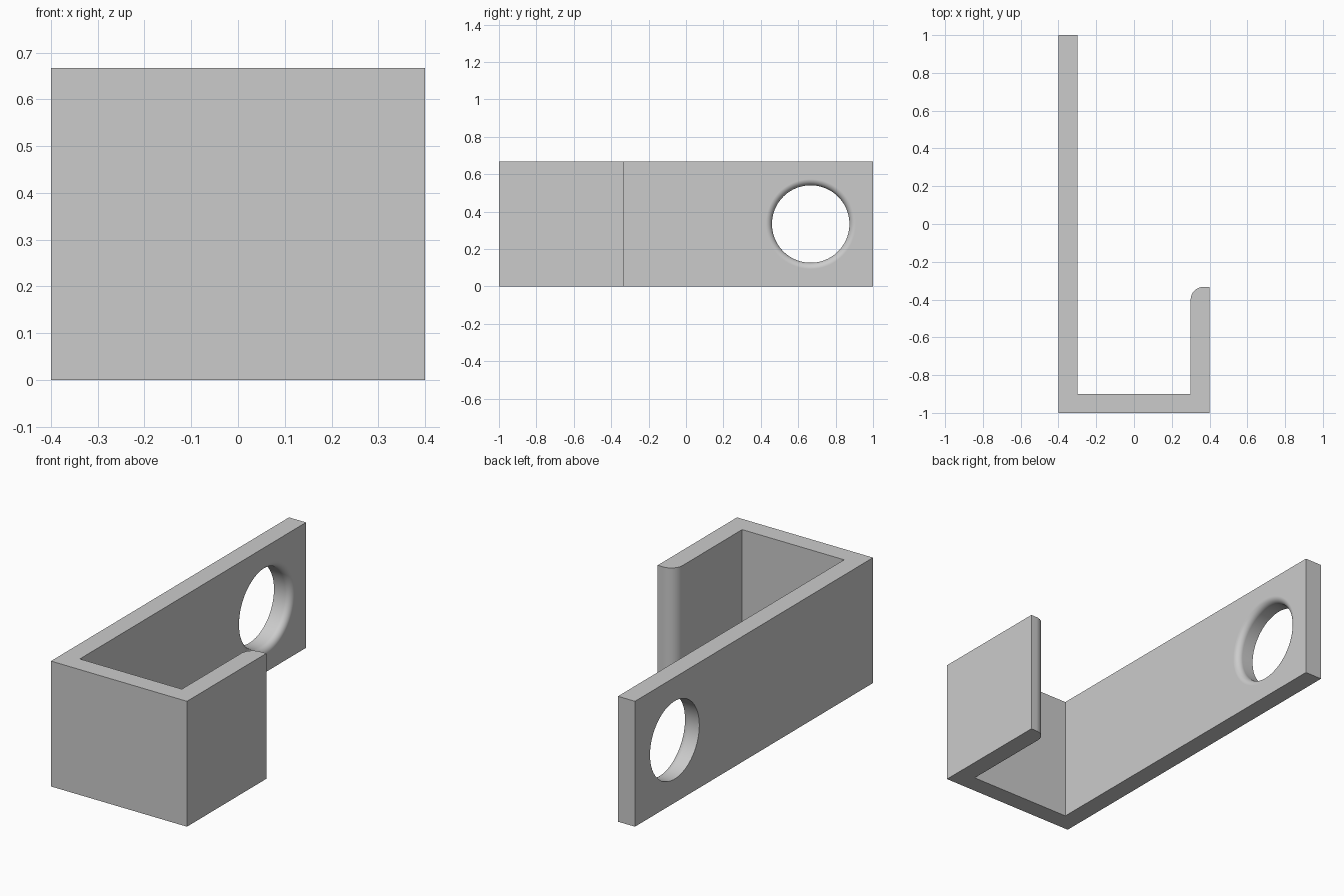
import bpy, bmesh
from math import pi, sin, cos
from mathutils import Vector

old = bpy.data.objects.get("Cube")
if old:
    bpy.data.objects.remove(old, do_unlink=True)

UNIT = 1 / 30            # design module
WALL = 3 * UNIT          # strip thickness
HEIGHT = 20 * UNIT
HALF_W = 0.4
LIP_END = -10 * UNIT     # free end of the short leg
TIP_R = 2 * UNIT         # rounding on the inside of the lip
HOLE_R = 0.207
HOLE_FILLET = UNIT

grey = bpy.data.materials.new("plain grey")
grey.use_nodes = True
grey.diffuse_color = (0.6, 0.6, 0.6, 1)
grey.node_tree.nodes["Principled BSDF"].inputs["Base Color"].default_value = (0.6, 0.6, 0.6, 1)


def make_object(name, bm):
    bmesh.ops.recalc_face_normals(bm, faces=bm.faces)
    mesh = bpy.data.meshes.new(name)
    bm.to_mesh(mesh)
    bm.free()
    mesh.materials.append(grey)
    obj = bpy.data.objects.new(name, mesh)
    bpy.context.collection.objects.link(obj)
    return obj


def quarter(steps):
    return [i * pi / 2 / steps for i in range(steps + 1)]


# J-shaped strip: plan profile extruded upward
inner = HALF_W - WALL
tip = [(inner + TIP_R * (1 - sin(a)), LIP_END - TIP_R * (1 - cos(a))) for a in quarter(12)]
profile = [(-HALF_W, -1), (HALF_W, -1), (HALF_W, LIP_END), *tip,
           (inner, WALL - 1), (-inner, WALL - 1), (-inner, 1), (-HALF_W, 1)]
bm = bmesh.new()
face = bm.faces.new([bm.verts.new((x, y, 0)) for x, y in profile])
lifted = bmesh.ops.extrude_face_region(bm, geom=[face])["geom"]
bmesh.ops.translate(bm, vec=(0, 0, HEIGHT),
                    verts=[v for v in lifted if isinstance(v, bmesh.types.BMVert)])
hook = make_object("hook", bm)

# Hole cutter: turned profile that flares toward the inner face
flare = [(-inner - HOLE_FILLET * (1 - sin(a)), HOLE_R + HOLE_FILLET * (1 - cos(a)))
         for a in quarter(10)]
turned = [(-HALF_W - WALL, HOLE_R), *flare, (-inner + WALL, HOLE_R + HOLE_FILLET)]
centre = Vector((0, 20 * UNIT, HEIGHT / 2))
SIDES = 96
bm = bmesh.new()
rings = [[bm.verts.new(centre + Vector((x, r * cos(t * 2 * pi / SIDES), r * sin(t * 2 * pi / SIDES))))
          for t in range(SIDES)] for x, r in turned]
for a, b in zip(rings, rings[1:]):
    for i in range(SIDES):
        j = (i + 1) % SIDES
        bm.faces.new((a[i], a[j], b[j], b[i]))
bm.faces.new(rings[0])
bm.faces.new(rings[-1])
cutter = make_object("hole_cutter", bm)
cutter.hide_render = True

# Cut the hole, then shade
cut = hook.modifiers.new("hole", "BOOLEAN")
cut.operation = "DIFFERENCE"
cut.solver = "EXACT"
cut.object = cutter
bpy.ops.object.select_all(action="DESELECT")
hook.select_set(True)
bpy.context.view_layer.objects.active = hook
bpy.ops.object.modifier_apply(modifier=cut.name)
bpy.data.objects.remove(cutter, do_unlink=True)
bpy.ops.object.shade_smooth_by_angle(angle=pi / 6)
weighted = hook.modifiers.new("even shading", "WEIGHTED_NORMAL")
weighted.keep_sharp = True
